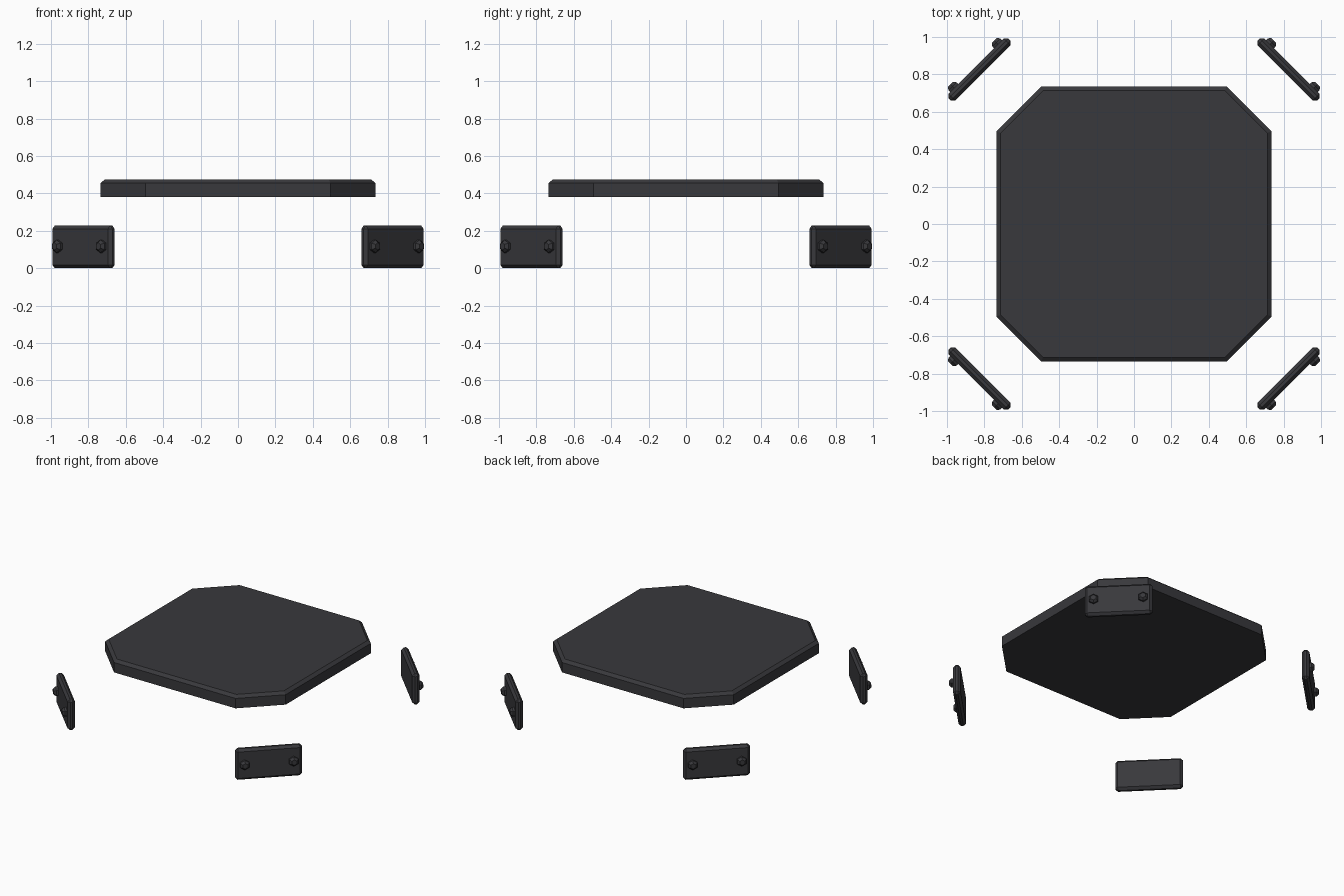
import bpy, bmesh, math
from mathutils import Matrix

if "Cube" in bpy.data.objects:
    bpy.data.objects.remove(bpy.data.objects["Cube"])

mat = bpy.data.materials.new("dark_grey")
mat.diffuse_color = (0.04, 0.04, 0.045, 1)
mat.use_nodes = True
mat.node_tree.nodes["Principled BSDF"].inputs["Base Color"].default_value = mat.diffuse_color


def finish(bm, name, matrix=Matrix()):
    bmesh.ops.recalc_face_normals(bm, faces=bm.faces)
    me = bpy.data.meshes.new(name)
    bm.to_mesh(me)
    bm.free()
    me.materials.append(mat)
    ob = bpy.data.objects.new(name, me)
    ob.matrix_world = matrix
    bpy.context.collection.objects.link(ob)
    return ob


def loft(rings):
    """Closed solid through a stack of equal-count rings of points."""
    bm = bmesh.new()
    vs = [[bm.verts.new(p) for p in r] for r in rings]
    n = len(vs[0])
    for a, b in zip(vs, vs[1:]):
        for i in range(n):
            j = (i + 1) % n
            bm.faces.new((a[i], a[j], b[j], b[i]))
    bm.faces.new(vs[0])
    bm.faces.new(vs[-1])
    return bm


def octagon(half, cut, z):
    pts = [(half, -cut), (half, cut), (cut, half), (-cut, half),
           (-half, cut), (-half, -cut), (-cut, -half), (cut, -half)]
    return [(x, y, z) for x, y in pts]


def hexagon(r, x, y, z):
    return [(x + r * math.sin(i * math.pi / 3), y, z + r * math.cos(i * math.pi / 3))
            for i in range(6)]


# Clipped-corner top plate with a chamfered upper rim
finish(loft([octagon(0.735, 0.495, 0.382),
             octagon(0.735, 0.495, 0.455),
             octagon(0.713, 0.486, 0.474)]), "top_plate")

# Four diagonal corner panels, each with two hex bolts on the outer face
LENGTH, THICK, HEIGHT, RADIUS = 0.453, 0.05, 0.228, 1.168
names = ["front_right", "back_right", "back_left", "front_left"]
for k, side in enumerate(names):
    place = (Matrix.Rotation(math.radians(45 + 90 * k), 4, 'Z')
             @ Matrix.Translation((0, -RADIUS, HEIGHT / 2)))
    bm = bmesh.new()
    bmesh.ops.create_cube(bm, size=1, matrix=Matrix.Diagonal((LENGTH, THICK, HEIGHT, 1)))
    bmesh.ops.bevel(bm, geom=bm.edges[:], offset=0.017, segments=1,
                    profile=0.5, affect='EDGES')
    finish(bm, side + "_panel", place)

    for s, tag in ((-1, "a"), (1, "b")):
        x, y, z = s * 0.166, -THICK / 2, 0.003
        bolt = loft([hexagon(0.035, x, y + 0.005, z),
                     hexagon(0.035, x, y - 0.014, z),
                     hexagon(0.02, x, y - 0.03, z)])
        finish(bolt, f"{side}_bolt_{tag}", place)
